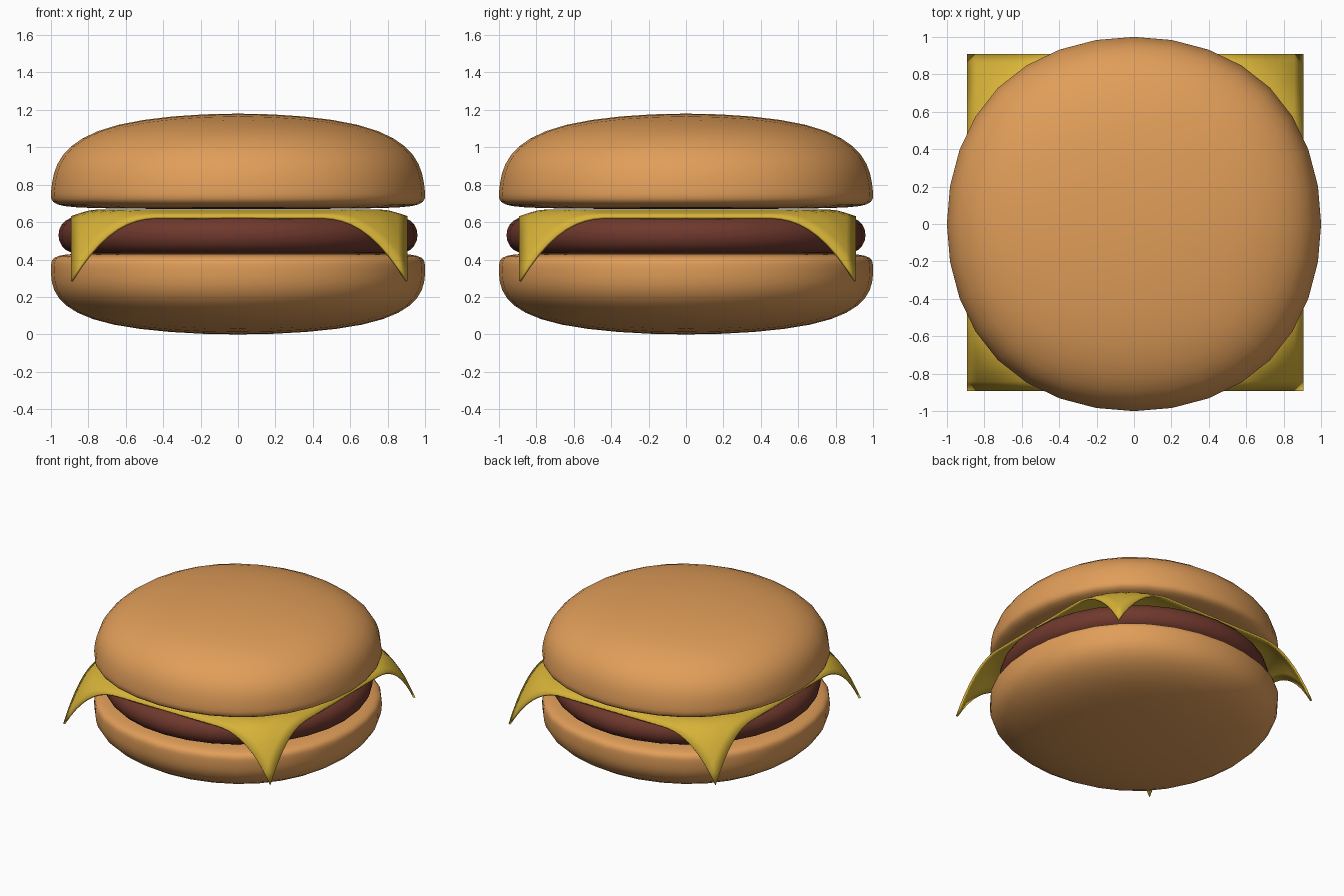
import bpy, bmesh, math

if "Cube" in bpy.data.objects:
    bpy.data.objects.remove(bpy.data.objects["Cube"])


def material(name, color):
    m = bpy.data.materials.new(name)
    m.diffuse_color = (*color, 1)
    m.use_nodes = True
    m.node_tree.nodes["Principled BSDF"].inputs["Base Color"].default_value = m.diffuse_color
    return m


def finish(name, bm, mat):
    bmesh.ops.recalc_face_normals(bm, faces=bm.faces)
    for f in bm.faces:
        f.smooth = True
    me = bpy.data.meshes.new(name)
    bm.to_mesh(me)
    bm.free()
    me.materials.append(mat)
    ob = bpy.data.objects.new(name, me)
    bpy.context.collection.objects.link(ob)
    return ob


def loft(rings, sides, start=0.0):
    """Stack of (radius, z) rings, capped at both ends."""
    bm = bmesh.new()
    loops = []
    for r, z in rings:
        loops.append([bm.verts.new((r * math.cos(start + 2 * math.pi * i / sides),
                                    r * math.sin(start + 2 * math.pi * i / sides), z))
                      for i in range(sides)])
    for a, b in zip(loops, loops[1:]):
        for i in range(sides):
            j = (i + 1) % sides
            bm.faces.new((a[i], a[j], b[j], b[i]))
    bm.faces.new(loops[0][::-1])
    bm.faces.new(loops[-1])
    return bm


def bun(name, rings, mat):
    """Box cage with one edge loop, rounded by subdivision."""
    cage = [(w * math.sqrt(2), z) for w, z in rings]
    ob = finish(name, loft(cage, 4, math.pi / 4), mat)
    sub = ob.modifiers.new("round", 'SUBSURF')
    sub.levels = sub.render_levels = 3
    return ob


bread = material("bread", (0.75, 0.34, 0.10))
meat = material("meat", (0.16, 0.04, 0.026))
yellow = material("cheese", (0.68, 0.45, 0.04))

# Buns
bun("bottom_bun", [(1.09, -0.037), (1.091, 0.42), (1.091, 0.4385)], bread)
bun("top_bun", [(1.10, 0.667), (1.10, 0.70), (1.03, 1.222)], bread)

# Patty: disc with a fully rounded rim
rim = [(0.865 + 0.095 * math.cos(t), 0.53 + 0.097 * math.sin(t))
       for t in (math.radians(-90 + 18 * i) for i in range(11))]
finish("patty", loft(rim, 32), meat)

# Cheese slice: square sheet with drooping edges and corners
bm = bmesh.new()
bmesh.ops.create_grid(bm, x_segments=36, y_segments=36, size=0.9)
for v in bm.verts:
    x, y = abs(v.co.x), abs(v.co.y)
    edge = max(0, max(x, y) - 0.77) / 0.13
    corner = max(0, x + y - 1.32)
    v.co.z = 0.668 - 0.036 * edge ** 1.3 - 1.87 * corner ** 2.3
    v.co.x += 0.006
    v.co.y += 0.008
cheese = finish("cheese_slice", bm, yellow)
up = cheese.data.polygons[0].normal.z > 0
solid = cheese.modifiers.new("thickness", 'SOLIDIFY')
solid.thickness = 0.015
solid.offset = -1 if up else 1

# Keep hard edges where they exist
bpy.ops.object.select_all(action='DESELECT')
cheese.select_set(True)
bpy.context.view_layer.objects.active = cheese
bpy.ops.object.shade_smooth_by_angle(angle=math.radians(35))
